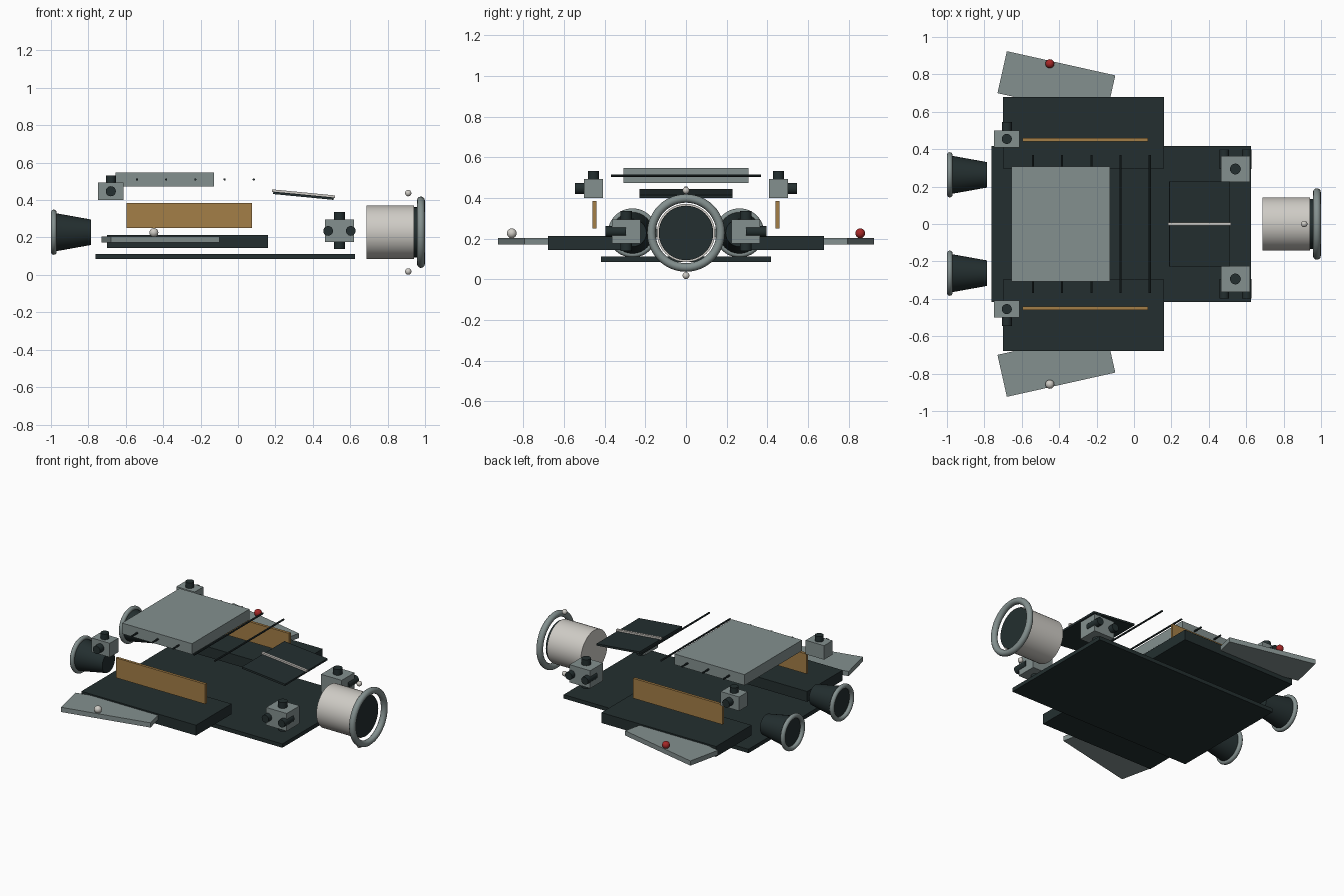
import bpy
from math import radians, pi
from mathutils import Vector

cube = bpy.data.objects.get("Cube")
if cube:
    bpy.data.objects.remove(cube, do_unlink=True)


def material(name, rgb):
    m = bpy.data.materials.new(name)
    m.use_nodes = True
    m.diffuse_color = (*rgb, 1)
    m.node_tree.nodes["Principled BSDF"].inputs["Base Color"].default_value = (*rgb, 1)
    return m


DARK = material("dark hull", (0.017, 0.028, 0.029))
GREY = material("mid grey", (0.23, 0.28, 0.275))
GOLD = material("ochre panel", (0.37, 0.21, 0.063))
PALE = material("pale metal", (0.62, 0.6, 0.56))
RED = material("red lamp", (0.38, 0.02, 0.02))


def finish(name, mat, smooth=False):
    ob = bpy.context.object
    ob.name = name
    ob.data.materials.append(mat)
    if smooth:
        bpy.ops.object.shade_smooth_by_angle(angle=radians(35))
    return ob


def box(name, centre, size, mat, rot=(0, 0, 0)):
    bpy.ops.mesh.primitive_cube_add(size=1, location=centre, rotation=rot)
    ob = bpy.context.object
    ob.scale = size
    bpy.ops.object.transform_apply(location=False, rotation=False, scale=True)
    return finish(name, mat)


def tube(name, start, end, r1, r2, mat, sides=32):
    a, b = Vector(start), Vector(end)
    bpy.ops.mesh.primitive_cone_add(
        vertices=sides, radius1=r1, radius2=r2, depth=(b - a).length,
        location=(a + b) / 2, rotation=(b - a).to_track_quat("Z", "Y").to_euler())
    return finish(name, mat, True)


def ring(name, centre, major, minor):
    bpy.ops.mesh.primitive_torus_add(
        major_radius=major, minor_radius=minor, major_segments=48,
        minor_segments=12, location=centre, rotation=(0, pi / 2, 0))
    return finish(name, GREY, True)


def ball(name, centre, r, mat):
    bpy.ops.mesh.primitive_uv_sphere_add(segments=20, ring_count=12, radius=r, location=centre)
    return finish(name, mat, True)


AXIS = 0.228

# Hull plate and top slab with its cross rods
box("base_plate", (-0.068, 0, 0.098), (1.386, 0.835, 0.026), DARK)
box("roof_slab", (-0.392, 0, 0.51), (0.525, 0.615, 0.073), GREY)
for i in range(5):
    x = -0.54 + 0.156 * i
    tube(f"cross_rod_{i + 1}", (x, -0.37, 0.51), (x, 0.37, 0.51), 0.006, 0.006, DARK, 10)

# Sloped canopy with a spine
slope = radians(5.5)
box("canopy_plate", (0.35, 0, 0.423), (0.325, 0.455, 0.013), DARK, (0, slope, 0))
box("canopy_spine", (0.35, 0, 0.434), (0.338, 0.016, 0.014), PALE, (0, slope, 0))

# Mirrored parts
for side, s in (("left", 1), ("right", -1)):
    box(f"wing_{side}", (-0.27, s * 0.488, 0.178), (0.86, 0.38, 0.07), DARK)
    box(f"wing_tip_{side}", (-0.415, s * 0.807 - s * 0.06, 0.188), (0.594, 0.23, 0.032),
        GREY, (0, 0, -s * radians(12.6)))
    ball(f"wing_lamp_{side}", (-0.45, s * 0.857, 0.226), 0.024, RED if s > 0 else PALE)
    box(f"side_panel_{side}", (-0.26, s * 0.45, 0.317), (0.67, 0.018, 0.135), GOLD)

    # Rear engines
    y = s * 0.263
    tube(f"engine_bell_{side}", (-0.975, y, AXIS), (-0.786, y, AXIS), 0.102, 0.068, DARK)
    ring(f"engine_ring_{side}", (-0.985, y, AXIS), 0.106, 0.015)

    # Front thruster block: up, down and two outward nozzles
    y = s * 0.294
    box(f"front_block_{side}", (0.542, y, 0.235), (0.155, 0.138, 0.12), GREY)
    tube(f"front_vertical_nozzle_{side}", (0.542, y, 0.138), (0.542, y, 0.335), 0.029, 0.029, DARK, 20)
    for x in (0.482, 0.603):
        tube(f"front_side_nozzle_{side}", (x, y, 0.235), (x, s * 0.397, 0.235), 0.026, 0.026, DARK, 20)

    # Rear thruster block: up and outward nozzles
    y = s * 0.455
    box(f"rear_block_{side}", (-0.68, y, 0.447), (0.138, 0.092, 0.095), GREY)
    tube(f"rear_up_nozzle_{side}", (-0.68, y, 0.447), (-0.68, y, 0.532), 0.027, 0.027, DARK, 20)
    tube(f"rear_side_nozzle_{side}", (-0.68, y, 0.447), (-0.68, s * 0.545, 0.447), 0.027, 0.027, DARK, 20)

# Nose barrel, hatch, docking ring and marker lamps
tube("nose_barrel", (0.688, 0, AXIS), (0.942, 0, AXIS), 0.143, 0.143, PALE, 40)
tube("nose_hatch", (0.935, 0, AXIS), (0.958, 0, AXIS), 0.134, 0.134, DARK, 40)
ring("docking_ring", (0.978, 0, AXIS), 0.17, 0.021)
for name, z in (("upper", 0.437), ("lower", 0.018)):
    ball(f"nose_lamp_{name}", (0.91, 0, z), 0.017, PALE)
